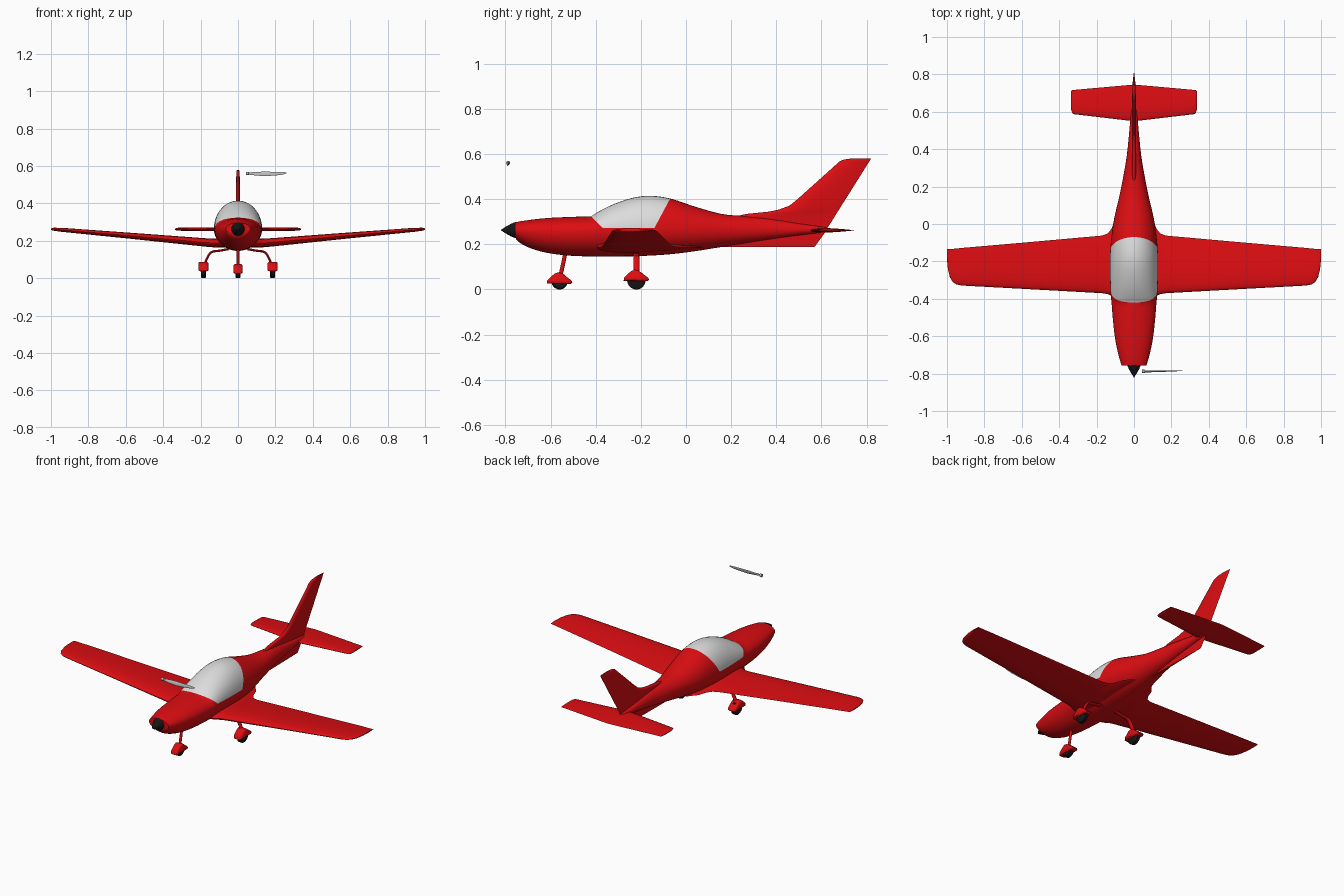
import bpy, bmesh, math
from mathutils import Vector

if "Cube" in bpy.data.objects:
    bpy.data.objects.remove(bpy.data.objects["Cube"])


def material(name, rgb):
    m = bpy.data.materials.new(name)
    m.diffuse_color = (*rgb, 1)
    m.use_nodes = True
    m.node_tree.nodes["Principled BSDF"].inputs["Base Color"].default_value = m.diffuse_color
    return m


RED = material("red paint", (0.72, 0.004, 0.006))
GLASS = material("pale canopy", (0.72, 0.72, 0.72))
BLACK = material("black", (0.008, 0.008, 0.008))
GREY = material("blade grey", (0.5, 0.5, 0.5))


def finish(name, bm, mats, angle=40):
    bmesh.ops.recalc_face_normals(bm, faces=bm.faces)
    me = bpy.data.meshes.new(name)
    bm.to_mesh(me)
    bm.free()
    for m in mats:
        me.materials.append(m)
    for p in me.polygons:
        p.use_smooth = True
    me.set_sharp_from_angle(angle=math.radians(angle))
    ob = bpy.data.objects.new(name, me)
    bpy.context.collection.objects.link(ob)
    return ob


def loft(rings):
    """Skin a list of equal-length point rings and cap both ends."""
    bm = bmesh.new()
    vs = [[bm.verts.new(p) for p in r] for r in rings]
    n = len(vs[0])
    for a, b in zip(vs, vs[1:]):
        for i in range(n):
            j = (i + 1) % n
            bm.faces.new((a[i], a[j], b[j], b[i]))
    bm.faces.new(vs[0][::-1])
    bm.faces.new(vs[-1])
    return bm


def airfoil(le, te, thick, n=28):
    """Symmetric wing section: (chordwise y, thickness offset) pairs."""
    pts = []
    for k in range(n):
        t = 2 * math.pi * k / n
        c = (1 - math.cos(t)) / 2
        f = 2.969 * math.sqrt(c) - 1.26 * c - 3.516 * c**2 + 2.843 * c**3 - 1.02 * c**4
        pts.append((le + (te - le) * c, math.copysign(f * thick / 2, math.sin(t))))
    return pts


def wing(name, secs):
    """Two-sided surface from half-span sections (x, le, te, z, thickness)."""
    full = [(-s[0], *s[1:]) for s in reversed(secs)] + secs
    rings = [[(x, y, z + o) for y, o in airfoil(le, te, th)] for x, le, te, z, th in full]
    return finish(name, loft(rings), [RED])


def fin(name, secs):
    """Upright surface from sections (z, le, te, thickness)."""
    rings = [[(o, y, z) for y, o in airfoil(le, te, th)] for z, le, te, th in secs]
    return finish(name, loft(rings), [RED])


def smooth_rows(rows, steps=3):
    """Catmull-Rom interpolation between section rows."""
    out = []
    for i in range(len(rows) - 1):
        p0, p1, p2, p3 = (rows[max(i - 1, 0)], rows[i], rows[i + 1], rows[min(i + 2, len(rows) - 1)])
        for k in range(steps):
            t = k / steps
            out.append([0.5 * (2 * b + (c - a) * t + (2 * a - 5 * b + 4 * c - d) * t * t
                               + (3 * b - a - 3 * c + d) * t**3)
                        for a, b, c, d in zip(p0, p1, p2, p3)])
    return out + [list(rows[-1])]


# Fuselage: rows of (y, bottom z, top z, half width, widest z)
nose = [(-.757, .235, .297, .066, .263), (-.745, .214, .300, .070, .262),
        (-.70, .187, .307, .083, .260), (-.62, .163, .316, .100, .257),
        (-.52, .150, .321, .112, .255), (-.42, .146, .324, .120, .257)]
body = [(-.42, .146, .324, .120, .257), (-.38, .146, .349, .124, .260),
        (-.32, .146, .378, .127, .263), (-.24, .147, .405, .129, .265),
        (-.16, .150, .415, .128, .265), (-.07, .156, .403, .121, .265),
        (.03, .168, .370, .106, .262), (.15, .187, .336, .078, .262),
        (.25, .203, .325, .058, .262), (.37, .222, .314, .038, .264),
        (.50, .240, .293, .025, .265), (.62, .254, .275, .014, .265)]
rings = []
for y, zb, zt, hw, zw in smooth_rows(nose)[:-1] + smooth_rows(body):
    ring = []
    for k in range(40):
        t = 2 * math.pi * k / 40
        s = math.sin(t)
        ring.append((hw * math.cos(t), y, zw + s * ((zt - zw) if s > 0 else (zw - zb))))
    rings.append(ring)
bm = loft(rings)

# Canopy: cut its outline into the fuselage skin and recolour the faces inside
sill, front, back = .272, Vector((0, -.42, .323)), Vector((0, -.07, .403))
n_front, n_back = Vector((0, .05, .05)).normalized(), Vector((0, -.131, .07)).normalized()
for co, no in ((Vector((0, 0, sill)), Vector((0, 0, 1))), (front, n_front), (back, n_back)):
    bmesh.ops.bisect_plane(bm, geom=bm.verts[:] + bm.edges[:] + bm.faces[:],
                           plane_co=co, plane_no=no, dist=1e-5)
for f in bm.faces:
    c = f.calc_center_median()
    if c.z > sill and (c - front).dot(n_front) > 0 and (c - back).dot(n_back) > 0:
        f.material_index = 1
finish("fuselage_and_canopy", bm, [RED, GLASS], 35)

# Main wing with root fillet, dihedral and rounded leading tip corner
wing("main_wing", [
    (.06, -.40, .08, .188, .05), (.10, -.395, .03, .188, .05), (.12, -.385, -.025, .188, .047),
    (.14, -.375, -.05, .189, .046), (.17, -.37, -.062, .191, .045),
    (.55, -.349, -.096, .225, .033), (.92, -.329, -.128, .257, .022), (.95, -.323, -.131, .259, .020),
    (.97, -.309, -.133, .261, .018), (.985, -.283, -.134, .262, .016),
    (.995, -.24, -.135, .263, .012), (1.0, -.19, -.135, .263, .006)])

# Tail surfaces
wing("tailplane", [(.005, .55, .745, .262, .020), (.32, .587, .717, .262, .016),
                   (.33, .592, .716, .262, .013), (.336, .61, .712, .262, .005)])
fin("tail_fin", [(.262, .15, .62, .02), (.32, .20, .657, .024), (.335, .27, .666, .024),
                 (.345, .37, .672, .024), (.355, .415, .679, .024), (.372, .46, .689, .024),
                 (.40, .494, .707, .023), (.567, .68, .812, .018), (.575, .698, .817, .014),
                 (.58, .73, .82, .008)])
fin("belly_fin", [(.189, .08, .57, .010), (.255, .10, .618, .014)])

# Spinner
bm = bmesh.new()
rows = [(-.755, .036), (-.775, .028), (-.80, .014), (-.82, .001)]
bm = loft([[(r * math.cos(a * math.pi / 12), y, .263 + r * math.sin(a * math.pi / 12))
            for a in range(24)] for y, r in rows])
finish("spinner", bm, [BLACK])

# Detached propeller blade: (x, half chord, half thickness, y, z, twist)
rings = []
for x, ch, th, y, z, tw in [(.042, .009, .009, -.788, .56, 0), (.056, .009, .009, -.788, .56, 0),
                            (.060, .006, .005, -.788, .56, .5), (.09, .010, .003, -.788, .559, .4),
                            (.14, .0125, .0025, -.787, .558, .3), (.20, .010, .002, -.786, .559, .2),
                            (.24, .007, .0015, -.785, .561, .15), (.259, .003, .001, -.785, .563, .1)]:
    ring = []
    for k in range(12):
        u, v = ch * math.cos(k * math.pi / 6), th * math.sin(k * math.pi / 6)
        ring.append((x, y + v * math.cos(tw) + u * math.sin(tw), z + u * math.cos(tw) - v * math.sin(tw)))
    rings.append(ring)
finish("propeller_blade", loft(rings), [GREY])


# Landing gear
def strut(name, path, side, wide, thin):
    path = [Vector(p) for p in path]
    rings = []
    for i, p in enumerate(path):
        tan = (path[min(i + 1, len(path) - 1)] - path[max(i - 1, 0)]).normalized()
        nor = tan.cross(side)
        rings.append([p + side * wide * math.cos(k * math.pi / 6) + nor * thin * math.sin(k * math.pi / 6)
                      for k in range(12)])
    finish(name, loft(rings), [RED])


PANT = [(-.056, .038), (-.055, .052), (-.040, .067), (-.022, .082), (-.006, .088), (.010, .083),
        (.030, .069), (.052, .052), (.057, .043), (.050, .037)]


def wheel_set(name, x, y, r, half, drop):
    # streamlined cover
    rings = [[(x + s * half, y + py * k, .058 + (pz - .058) * k - drop) for py, pz in PANT]
             for s, k in ((-1, .8), (-.85, .95), (-.55, 1), (.55, 1), (.85, .95), (1, .8))]
    finish(name + "_wheel_cover", loft(rings), [RED], 50)
    # tyre
    rings = [[(x + s, y + r * k * math.cos(a * math.pi / 14), r + r * k * math.sin(a * math.pi / 14))
              for a in range(28)] for s, k in ((-.014, .85), (-.009, 1), (.009, 1), (.014, .85))]
    finish(name + "_wheel", loft(rings), [BLACK])


wheel_set("nose", 0, -.56, .036, .023, .012)
strut("nose_leg", [(0, -.533, .17), (0, -.543, .12), (0, -.556, .06)], Vector((1, 0, 0)), .007, .009)
for s, label in ((-1, "left"), (1, "right")):
    wheel_set(label, s * .185, -.22, .041, .026, 0)
    strut(label + "_leg", [(s * .05, -.22, .156), (s * .10, -.22, .147), (s * .13, -.22, .144),
                           (s * .148, -.22, .136), (s * .160, -.22, .118), (s * .182, -.22, .07)],
          Vector((0, 1, 0)), .013, .006)
